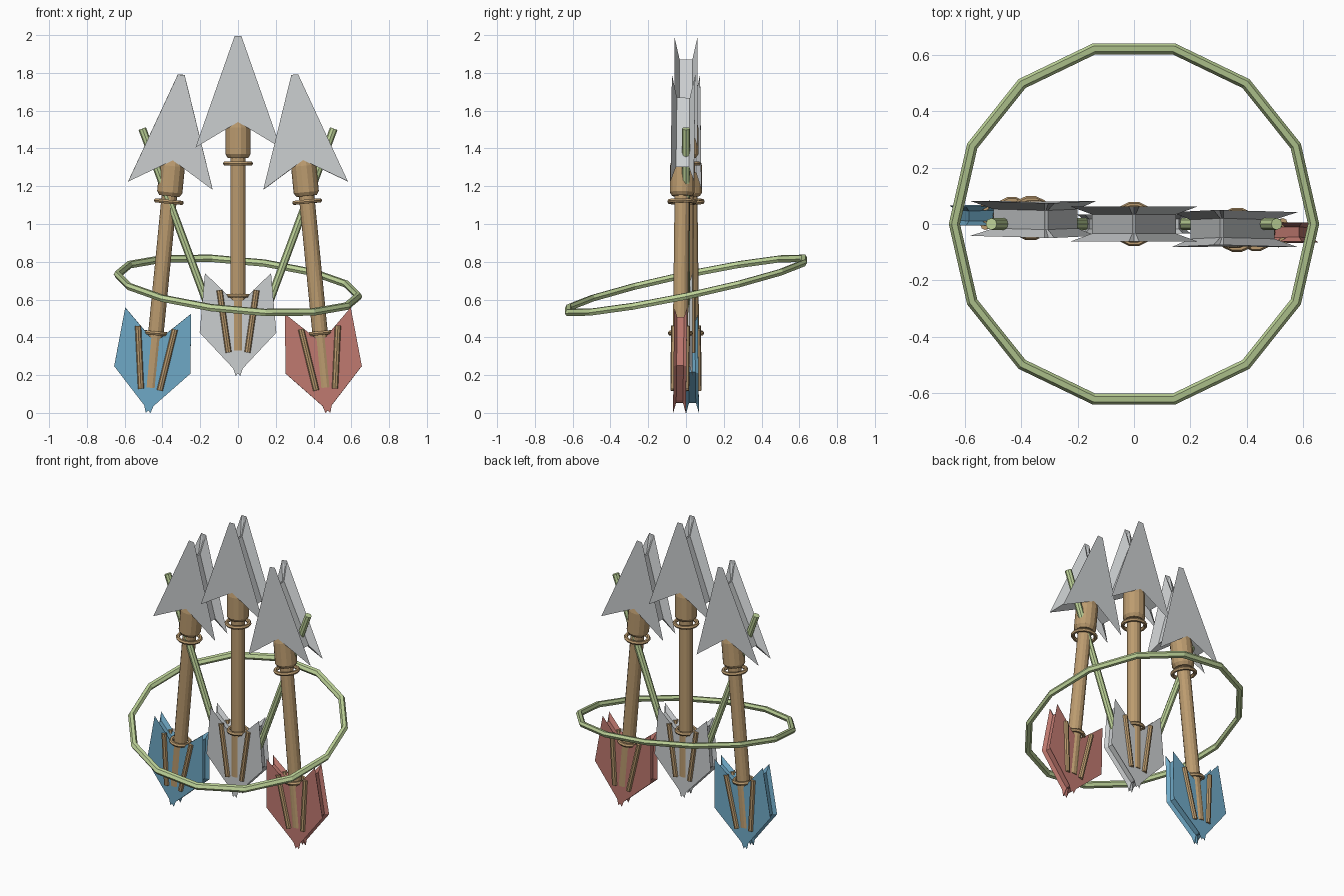
import bpy, bmesh, math
from mathutils import Matrix, Vector

if "Cube" in bpy.data.objects:
    bpy.data.objects.remove(bpy.data.objects["Cube"])


def material(name, rgb):
    m = bpy.data.materials.new(name)
    m.diffuse_color = (*rgb, 1)
    m.use_nodes = True
    m.node_tree.nodes["Principled BSDF"].inputs["Base Color"].default_value = m.diffuse_color
    return m


WOOD = material("tan wood", (0.50, 0.33, 0.16))
GREEN = material("pale green", (0.52, 0.66, 0.32))
STEEL = material("light grey", (0.60, 0.62, 0.63))
BLUE = material("blue", (0.16, 0.40, 0.57))
RED = material("red", (0.52, 0.19, 0.16))


def finish(name, bm, mat, matrix=Matrix()):
    bmesh.ops.recalc_face_normals(bm, faces=bm.faces[:])
    me = bpy.data.meshes.new(name)
    bm.to_mesh(me)
    bm.free()
    me.materials.append(mat)
    ob = bpy.data.objects.new(name, me)
    ob.matrix_world = matrix
    bpy.context.collection.objects.link(ob)
    return ob


def skin(bm, rings, loop=False):
    """Join equal vertex rings; close into a loop or cap both ends."""
    rows = [[bm.verts.new(p) for p in r] for r in rings]
    n = len(rows[0])
    for a, b in zip(rows, rows[1:] + (rows[:1] if loop else [])):
        for i in range(n):
            j = (i + 1) % n
            bm.faces.new((a[i], a[j], b[j], b[i]))
    if not loop:
        caps = [bm.faces.new(rows[0]), bm.faces.new(rows[-1])]
        bmesh.ops.triangulate(bm, faces=caps)


def turned(name, profile, mat, matrix, sides=14):
    bm = bmesh.new()
    skin(bm, [[(r * math.cos(2 * math.pi * i / sides), r * math.sin(2 * math.pi * i / sides), z)
               for i in range(sides)] for r, z in profile])
    return finish(name, bm, mat, matrix)


def rod(name, a, b, radius, mat, matrix=Matrix(), sides=8):
    a, b = Vector(a), Vector(b)
    d = b - a
    m = matrix @ Matrix.Translation(a) @ d.to_track_quat('Z', 'Y').to_matrix().to_4x4()
    return turned(name, [(radius, 0), (radius, d.length)], mat, m, sides)


def hoop(name, major, minor, mat, matrix, n=14, sides=6):
    bm = bmesh.new()
    rings = []
    for k in range(n):
        t = 2 * math.pi * k / n
        ring = []
        for i in range(sides):
            u = 2 * math.pi * i / sides
            r = major + minor * math.cos(u)
            ring.append((r * math.cos(t), r * math.sin(t), minor * math.sin(u)))
        rings.append(ring)
    skin(bm, rings, loop=True)
    return finish(name, bm, mat, matrix)


def flanged_plate(name, outer, inner, depth, core, mat, matrix):
    """Two sharp outer plates joined by a smaller core between them."""
    bm = bmesh.new()
    skin(bm, [[(x, y, z) for x, z in pts] for y, pts in
              ((-depth, outer), (-core, inner), (core, inner), (depth, outer))])
    return finish(name, bm, mat, matrix)


def mirrored(half):
    """Complete a closed outline whose first and last points lie on the axis."""
    return half + [(-x, z) for x, z in reversed(half[1:-1])]


HEAD = mirrored([(0, 1.955), (0.018, 1.995), (0.225, 1.405), (0, 1.54)])
HEAD_CORE = mirrored([(0, 1.87), (0.006, 1.872), (0.15, 1.49), (0, 1.585)])
VANE = mirrored([(0, 0.57), (0.175, 0.74), (0.203, 0.425), (0.025, 0.235), (0.012, 0.195), (0, 0.21)])
VANE_CORE = mirrored([(0, 0.545), (0.160, 0.69), (0.182, 0.43), (0.02, 0.262), (0.006, 0.25), (0, 0.25)])


def arrow(side, matrix, colour):
    turned(side + "_shaft", [(0.041, 0.33), (0.041, 1.55)], WOOD, matrix)
    turned(side + "_socket", [(0.054, 1.35), (0.067, 1.37), (0.067, 1.51), (0.058, 1.55)], WOOD, matrix)
    flanged_plate(side + "_arrowhead", HEAD, HEAD_CORE, 0.062, 0.034, STEEL, matrix)
    flanged_plate(side + "_fletching", VANE, VANE_CORE, 0.034, 0.018, colour, matrix)
    # bindings around the shaft
    for label, z, r in (("upper", 1.32, 0.068), ("lower", 0.62, 0.056)):
        hoop(side + "_" + label + "_binding", r, 0.012, WOOD, matrix @ Matrix.Translation((0, 0, z)))
    # quills lying on both faces of the fletching
    for sx in (-1, 1):
        for sy in (-1, 1):
            rod(side + "_quill", (sx * 0.05, sy * 0.034, 0.32), (sx * 0.098, sy * 0.034, 0.65),
                0.016, WOOD, matrix)


# three fanned arrows
arrow("centre", Matrix(), STEEL)
for side, s, colour in (("left", -1, BLUE), ("right", 1, RED)):
    pose = (Matrix.Translation((s * 0.495, -s * 0.037, -0.195))
            @ Matrix.Rotation(math.radians(-s * 5.6), 4, 'Y')
            @ Matrix.Rotation(math.radians(-s * 0.7), 4, 'X'))
    arrow(side, pose, colour)

# crossed green struts
for side, s in (("left", -1), ("right", 1)):
    rod(side + "_strut", (s * 0.115, 0, 0.45), (s * 0.507, 0, 1.505), 0.021, GREEN)

# sloping green hoop, sheared so its outline stays round from above
slope = Matrix.Identity(4)
slope[2][0], slope[2][1], slope[2][3] = -0.09, 0.21, 0.675
hoop("green_hoop", 0.638, 0.02, GREEN, Matrix())
ob = bpy.data.objects["green_hoop"]
ob.data.transform(slope)
